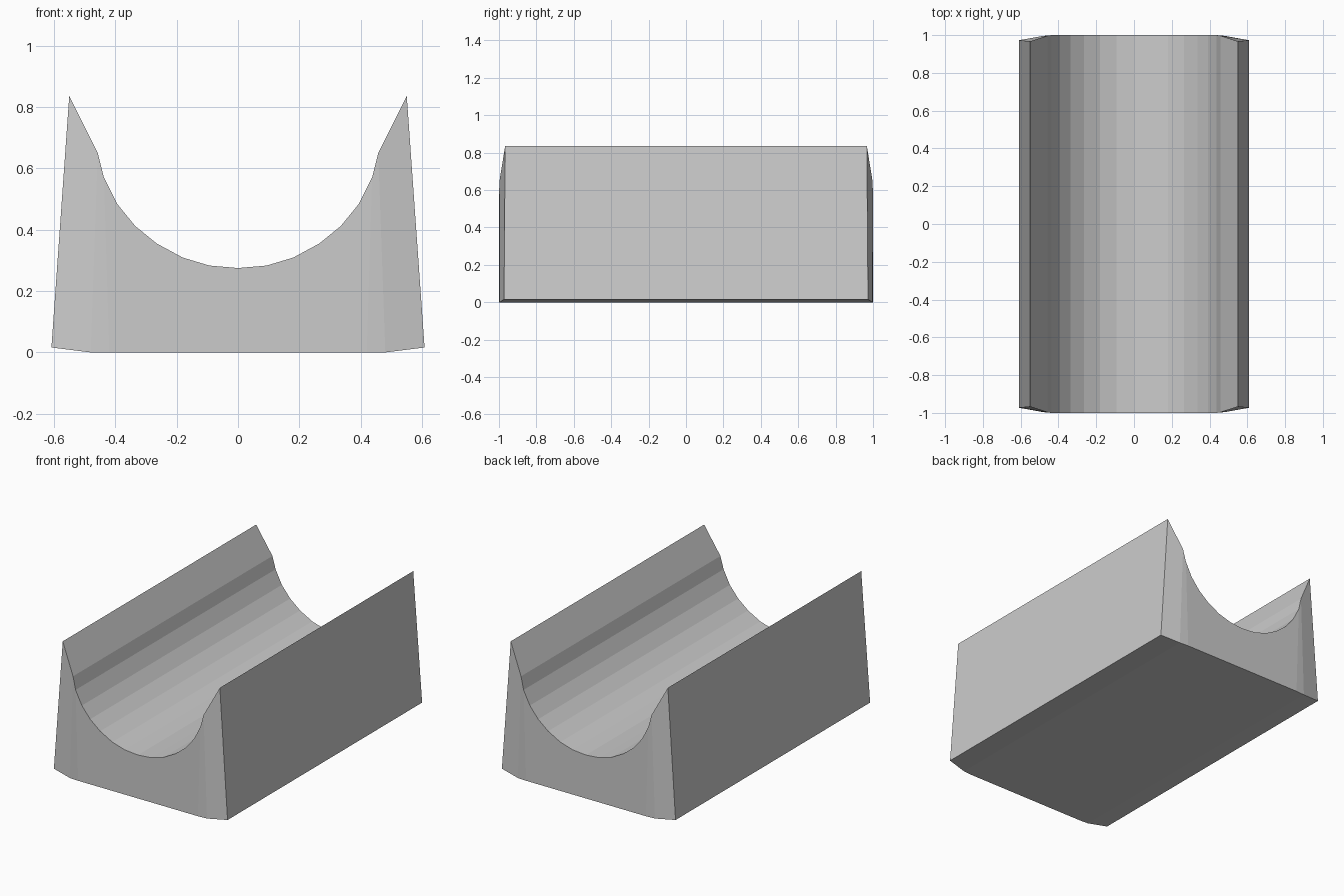
import bpy
import bmesh

cube = bpy.data.objects.get("Cube")
if cube:
    bpy.data.objects.remove(cube, do_unlink=True)

# One flat grey for the whole block
grey = bpy.data.materials.new("plain grey")
grey.use_nodes = True
colour = (0.6, 0.6, 0.6, 1)
grey.diffuse_color = colour
grey.node_tree.nodes["Principled BSDF"].inputs["Base Color"].default_value = colour

# Half section from the middle outwards:
# top x, top z, top half length, bottom x, bottom z, bottom half length
groove = [(0, 0.275), (0.093, 0.283), (0.18, 0.309), (0.265, 0.355),
          (0.335, 0.412), (0.393, 0.483), (0.437, 0.57)]
half = [(x, z, 1, x * 0.96, 0, 1) for x, z in groove]
half += [(0.457, 0.65, 0.997, 0.48, 0, 0.996),
         (0.55, 0.835, 0.967, 0.608, 0.016, 0.973)]
mirrored = [(-c[0], c[1], c[2], -c[3], c[4], c[5]) for c in half[:0:-1]]
columns = mirrored + half

# Each column gives four corners: front top, back top, back bottom, front bottom
bm = bmesh.new()
rings = []
for tx, tz, ty, bx, bz, by in columns:
    corners = [(tx, -ty, tz), (tx, ty, tz), (bx, by, bz), (bx, -by, bz)]
    rings.append([bm.verts.new(c) for c in corners])

# Skin the groove, ends and underside, then close the two side walls
for a, b in zip(rings, rings[1:]):
    for i in range(4):
        j = (i + 1) % 4
        bm.faces.new((a[i], a[j], b[j], b[i]))
bm.faces.new(rings[0])
bm.faces.new(rings[-1])
bmesh.ops.recalc_face_normals(bm, faces=bm.faces[:])

mesh = bpy.data.meshes.new("grooved_block")
bm.to_mesh(mesh)
bm.free()
mesh.materials.append(grey)
block = bpy.data.objects.new("grooved_block", mesh)
bpy.context.collection.objects.link(block)
